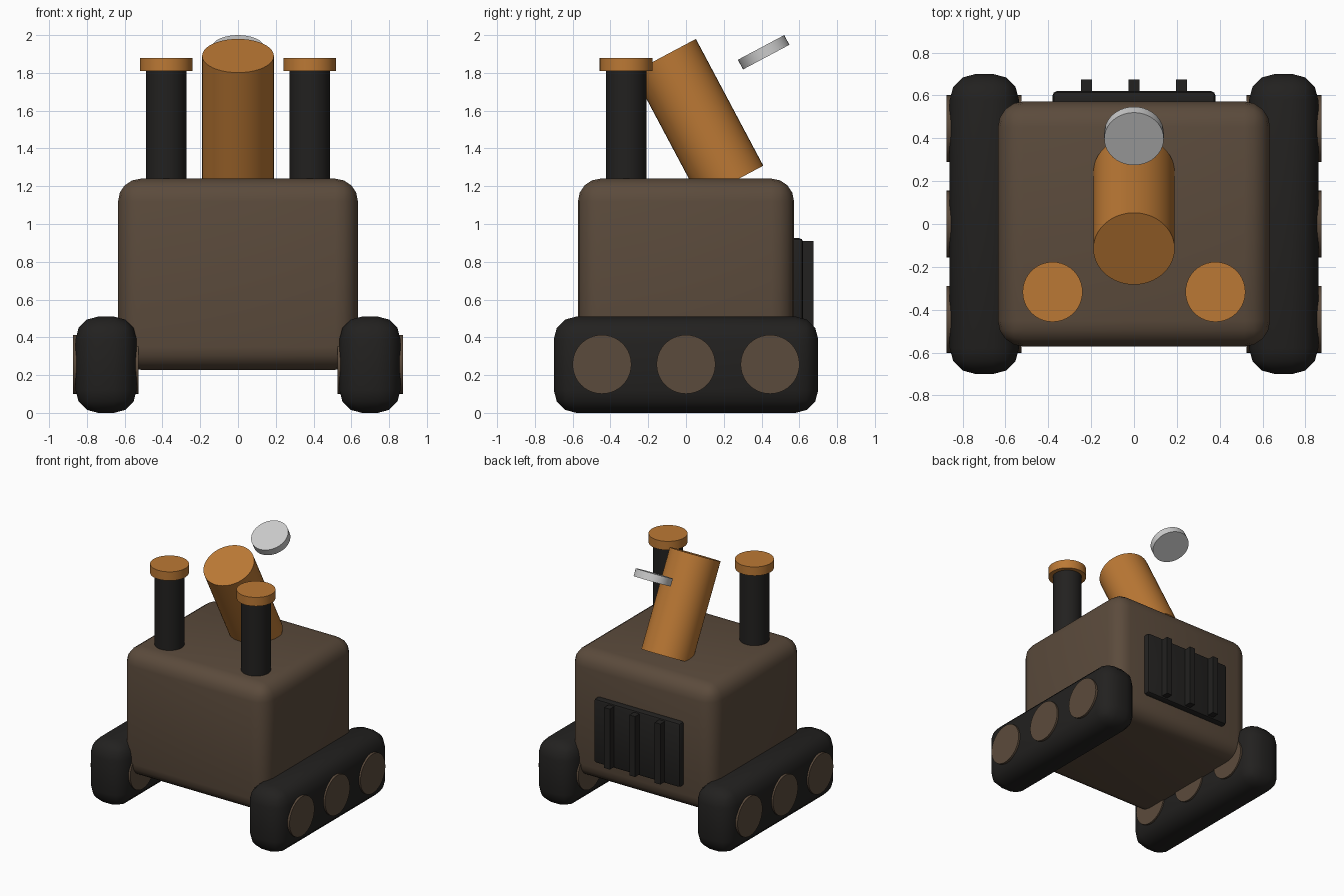
import bpy
from math import radians

if "Cube" in bpy.data.objects:
    bpy.data.objects.remove(bpy.data.objects["Cube"])


def mat(name, rgb):
    m = bpy.data.materials.new(name)
    m.diffuse_color = (*rgb, 1)
    m.use_nodes = True
    m.node_tree.nodes["Principled BSDF"].inputs["Base Color"].default_value = m.diffuse_color
    return m


BROWN = mat("brown paint", (0.105, 0.07, 0.045))
BLACK = mat("dark rubber", (0.016, 0.015, 0.014))
COPPER = mat("copper", (0.50, 0.19, 0.035))


def finish(ob, name, material):
    ob.name = name
    if material:
        ob.data.materials.append(material)
    bpy.ops.object.shade_smooth_by_angle(angle=radians(40))
    return ob


def box(name, lo, hi, material, bevel=0.0, segments=3):
    bpy.ops.mesh.primitive_cube_add(size=1, location=[(a + b) / 2 for a, b in zip(lo, hi)])
    ob = bpy.context.object
    ob.scale = [b - a for a, b in zip(lo, hi)]
    bpy.ops.object.transform_apply(location=False, rotation=False, scale=True)
    if bevel:
        mod = ob.modifiers.new("Bevel", 'BEVEL')
        mod.width, mod.segments = bevel, segments
        bpy.ops.object.modifier_apply(modifier="Bevel")
    return finish(ob, name, material)


def cyl(name, loc, radius, depth, material, rot=(0, 0, 0)):
    bpy.ops.mesh.primitive_cylinder_add(vertices=40, radius=radius, depth=depth,
                                        location=loc, rotation=rot)
    return finish(bpy.context.object, name, material)


# Rounded main hull
box("body", (-0.635, -0.572, 0.228), (0.635, 0.572, 1.24), BROWN, 0.12, 4)

for s, side in ((-1, "left"), (1, "right")):
    # Tracks with three wheels running through each
    xs = sorted((s * 0.537, s * 0.86))
    box(f"{side}_track", (xs[0], -0.7, 0), (xs[1], 0.7, 0.51), BLACK, 0.12, 3)
    for i, y in enumerate((-0.445, 0, 0.445)):
        cyl(f"{side}_wheel_{i + 1}", (s * 0.7, y, 0.257), 0.156, 0.348, BROWN,
            (0, radians(90), 0))
    # Exhaust pipes with copper caps
    cyl(f"{side}_pipe", (s * 0.38, -0.317, 1.48), 0.107, 0.67, BLACK)
    cyl(f"{side}_pipe_cap", (s * 0.38, -0.317, 1.845), 0.14, 0.07, COPPER)

# Tilted copper barrel and the floating disc behind it
TILT = (radians(28), 0, 0)
cyl("barrel", (0, 0.063, 1.555), 0.19, 0.76, COPPER, TILT)
cyl("disc", (0, 0.411, 1.909), 0.139, 0.058, None, TILT)

# Rear grille plate and bars
box("grille_plate", (-0.38, 0.53, 0.415), (0.38, 0.62, 0.925), BLACK, 0.02, 2)
for i, x in enumerate((-0.222, 0, 0.222)):
    box(f"grille_bar_{i + 1}", (x - 0.025, 0.59, 0.43), (x + 0.025, 0.675, 0.91), BLACK)
